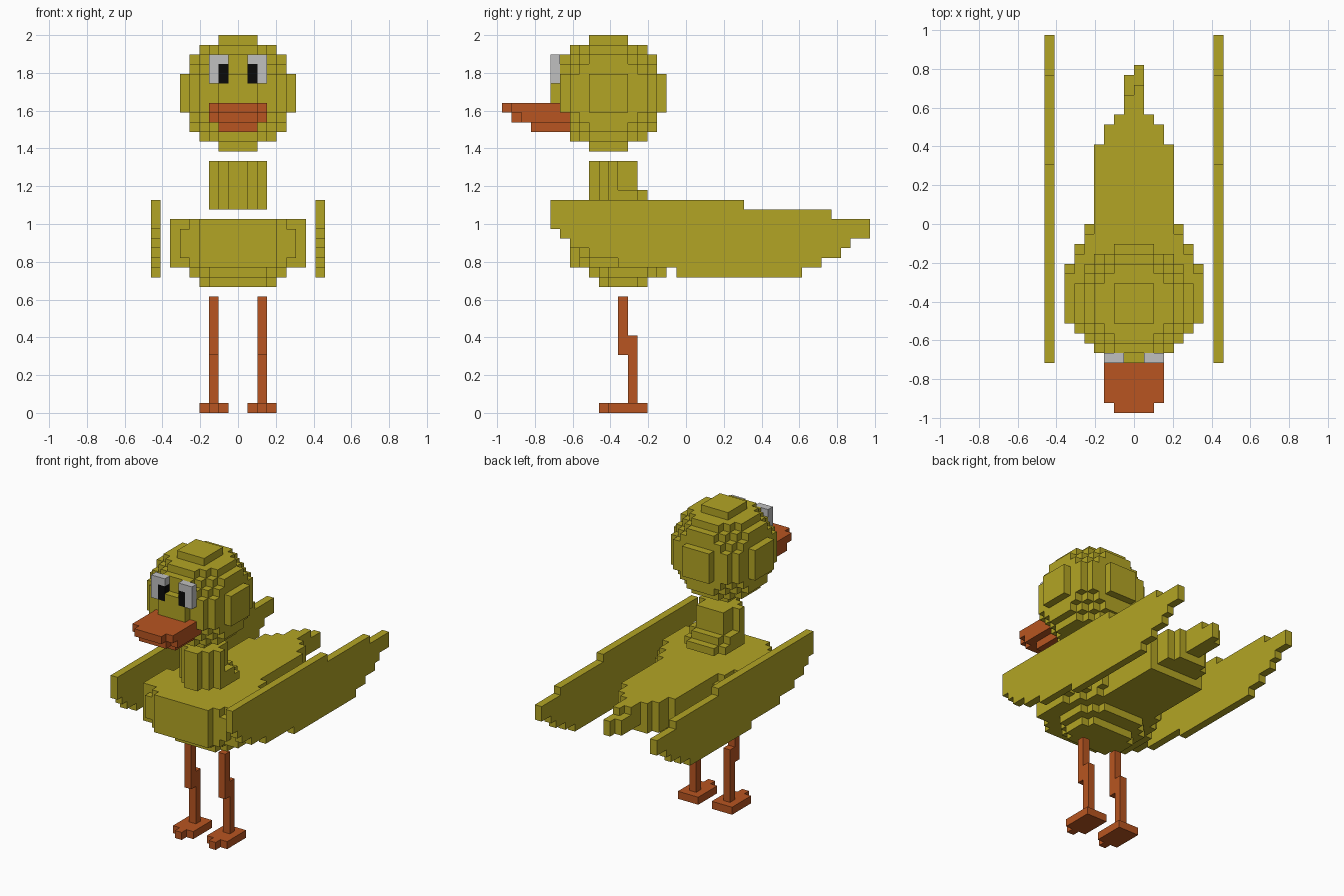
import bpy, bmesh, math

default = bpy.data.objects.get("Cube")
if default:
    bpy.data.objects.remove(default, do_unlink=True)

U = 2 / 39  # one block


def material(name, rgb):
    m = bpy.data.materials.new(name)
    m.use_nodes = True
    m.diffuse_color = (*rgb, 1)
    m.node_tree.nodes["Principled BSDF"].inputs["Base Color"].default_value = (*rgb, 1)
    return m


yellow = material("feather_yellow", (0.45, 0.375, 0.018))
orange = material("leg_orange", (0.48, 0.091, 0.015))
grey = material("eye_grey", (0.53, 0.53, 0.53))
black = material("pupil_black", (0.003, 0.003, 0.003))


def box(x0, x1, y0, y1, z0, z1):
    """Block cells filling a range of whole block units."""
    return {(x, y, z) for x in range(x0, x1) for y in range(y0, y1) for z in range(z0, z1)}


def rows(start, steps, z0, z1):
    """Symmetric slab: each step is (end y, half width)."""
    cells = set()
    for end, half in steps:
        cells |= box(-half, half, start, end, z0, z1)
        start = end
    return cells


def mirrored(cells):
    return {(-1 - x, y, z) for x, y, z in cells}


def build(name, cells, mat):
    """Skin a set of cells with its outer faces and merge the flat areas."""
    bm = bmesh.new()
    verts = {}
    for c in sorted(cells):
        for axis in range(3):
            a, b = (axis + 1) % 3, (axis + 2) % 3
            for side in (0, 1):
                n = list(c)
                n[axis] += 2 * side - 1
                if tuple(n) in cells:
                    continue
                quad = []
                for da, db in ((0, 0), (1, 0), (1, 1), (0, 1)):
                    p = list(c)
                    p[axis] += side
                    p[a] += da
                    p[b] += db
                    p = tuple(p)
                    if p not in verts:
                        verts[p] = bm.verts.new([v * U for v in p])
                    quad.append(verts[p])
                bm.faces.new(quad if side else quad[::-1])
    bmesh.ops.dissolve_limit(bm, angle_limit=math.radians(1), verts=bm.verts[:], edges=bm.edges[:])
    mesh = bpy.data.meshes.new(name)
    bm.to_mesh(mesh)
    bm.free()
    mesh.materials.append(mat)
    obj = bpy.data.objects.new(name, mesh)
    bpy.context.collection.objects.link(obj)
    return obj


def build_pair(name, cells, mat):
    build("left_" + name, cells, mat)
    build("right_" + name, mirrored(cells), mat)


# Eyes with flush pupils
pupil = box(1, 2, -14, -13, 34, 36)
eye = box(1, 3, -14, -13, 34, 37) - pupil
build_pair("eye", eye, grey)
build_pair("pupil", pupil, black)

# Beak: wide upper bill, shorter lower bill
beak = rows(-19, [(-18, 2), (-12, 3)], 31, 32)
beak |= rows(-18, [(-17, 2), (-12, 3)], 30, 31)
beak |= rows(-16, [(-12, 2)], 29, 30)
build("beak", beak, orange)

# Head: stepped ball
head = {(x, y, z) for x, y, z in box(-6, 6, -14, -2, 27, 39)
        if (x + .5) ** 2 + (y + 8.5) ** 2 + (z - 32.5) ** 2 <= 36}
head -= beak | eye | pupil | mirrored(eye | pupil)
build("head", head, yellow)

# Neck: round column with a stepped foot at the back
neck = rows(-10, [(-9, 1), (-8, 2), (-7, 3), (-5, 2)], 21, 26)
neck |= rows(-8, [(-5, 3), (-4, 2)], 21, 23)
neck |= rows(-5, [(-4, 3), (-3, 2)], 21, 22)
build("neck", neck, yellow)

# Body: hull narrowing to the back, stepped belly and a small crooked tail
body = rows(-12, [(-11, 4), (-10, 6), (-4, 7), (-2, 6), (0, 5), (8, 4), (10, 3), (11, 2)], 16, 19)
edge = [(-11, 4), (-10, 5), (-5, 7), (-3, 6), (-1, 5), (8, 4)]
body |= rows(-12, edge, 15, 16) | rows(-12, edge + [(10, 3), (11, 2)], 19, 20)
body |= rows(-10, [(-9, 3), (-8, 4), (-4, 5), (-3, 4), (-2, 3)], 14, 15)
body |= rows(-9, [(-8, 3), (-5, 4), (-4, 3)], 13, 14)
body |= box(-1, 0, 11, 13, 19, 20) | box(0, 1, 11, 14, 19, 20)
body |= box(-1, 0, 11, 15, 17, 19) | box(0, 1, 11, 16, 17, 19)
build("body", body, yellow)

# Wings: thin upright panels, each step is (end y, bottom z, top z)
wing, y = set(), -14
for end, low, high in [(-13, 19, 22), (-12, 18, 22), (-10, 17, 22), (-7, 16, 22), (-1, 15, 22),
                       (6, 14, 22), (12, 14, 21), (14, 15, 21), (15, 16, 21), (16, 16, 20),
                       (17, 17, 20), (19, 18, 20)]:
    wing |= box(8, 9, y, end, low, high)
    y = end
build_pair("wing", wing, yellow)

# Legs and feet
thigh = box(2, 3, -7, -6, 6, 12)
shin = box(2, 3, -6, -5, 1, 8)
foot = box(1, 4, -8, -4, 0, 1) | box(2, 3, -9, -8, 0, 1)
build_pair("leg", thigh | shin, orange)
build_pair("foot", foot, orange)
